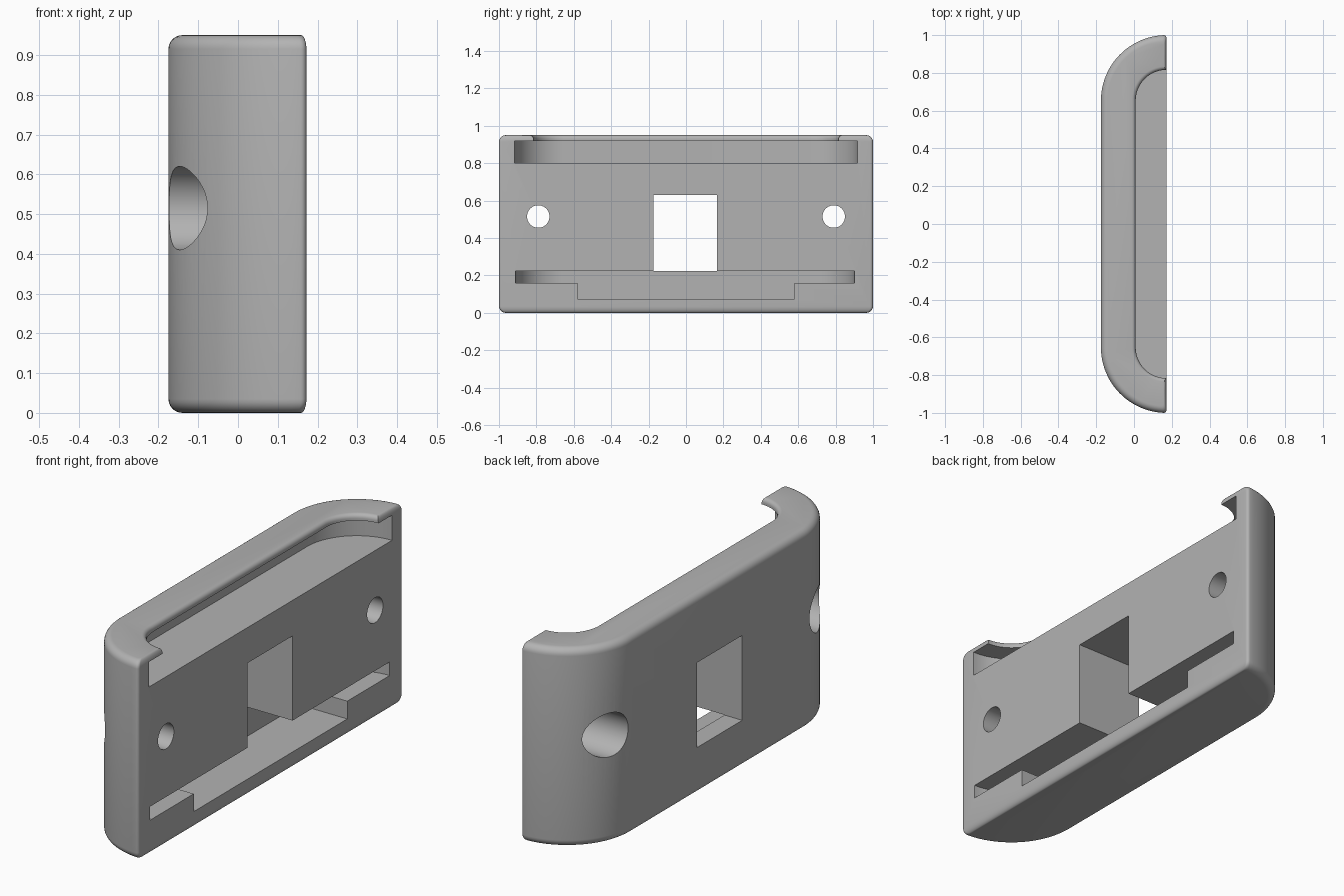
import bpy, bmesh, math

old = bpy.data.objects.get("Cube")
if old:
    bpy.data.objects.remove(old, do_unlink=True)

BACK, ARC_Y, HEIGHT = 0.172, 0.653, 0.95   # flat face x, arc centre y, total height
RADIUS = 0.347

grey = bpy.data.materials.new("plain grey")
grey.use_nodes = True
colour = (0.45, 0.45, 0.45, 1)
grey.diffuse_color = colour
grey.node_tree.nodes["Principled BSDF"].inputs["Base Color"].default_value = colour


def outline(r, end_x, rounding=0.0, steps=24):
    """D-shaped outline: straight front, quarter arcs, open or rounded at end_x."""
    first = math.pi / 2
    if rounding:
        first = math.acos((end_x - rounding - BACK) / r)
    half = []
    if rounding:
        edge_y = ARC_Y + r * math.sin(first)
        for i in range(5):
            a = math.pi / 2 * i / 5
            half.append((end_x - rounding * (1 - math.cos(a)),
                         edge_y - rounding * (1 - math.sin(a))))
    else:
        half.append((end_x, ARC_Y + r))
    for i in range(steps + 1):
        a = first + (math.pi - first) * i / steps
        half.append((BACK + r * math.cos(a), ARC_Y + r * math.sin(a)))
    return half + [(x, -y) for x, y in reversed(half)]


def loft(name, rings):
    """Closed solid through a stack of (z, outline) rings."""
    bm = bmesh.new()
    loops = [[bm.verts.new((x, y, z)) for x, y in pts] for z, pts in rings]
    n = len(loops[0])
    for low, high in zip(loops, loops[1:]):
        for i in range(n):
            j = (i + 1) % n
            bm.faces.new((low[i], low[j], high[j], high[i]))
    bm.faces.new(loops[0])
    bm.faces.new(loops[-1])
    bmesh.ops.recalc_face_normals(bm, faces=bm.faces)
    mesh = bpy.data.meshes.new(name)
    bm.to_mesh(mesh)
    bm.free()
    ob = bpy.data.objects.new(name, mesh)
    bpy.context.collection.objects.link(ob)
    mesh.materials.append(grey)
    return ob


def block(name, x, y, z):
    pts = [(x[0], y[0]), (x[1], y[0]), (x[1], y[1]), (x[0], y[1])]
    return loft(name, [(z[0], pts), (z[1], pts)])


def drill(name, y, z, r, x0, x1):
    bpy.ops.mesh.primitive_cylinder_add(vertices=48, radius=r, depth=x1 - x0,
                                        location=((x0 + x1) / 2, y, z),
                                        rotation=(0, math.pi / 2, 0))
    ob = bpy.context.object
    ob.name = name
    ob.data.materials.append(grey)
    return ob


# Body with a wide fillet on the curved side and a small one on the flat side
FILLET, SMALL = 0.035, 0.014
profile = []
for i in range(7):
    a = math.pi / 2 * i / 6
    k = 1 - math.sin(a)
    profile.append((FILLET * (1 - math.cos(a)), outline(RADIUS - FILLET * k, BACK - SMALL * k, SMALL)))
rings = profile + [(HEIGHT - z, pts) for z, pts in reversed(profile)]
body = loft("holder_body", rings)

# Upper pocket, and the lip opening with its rounded rim
OUT = 0.3
pocket = outline(0.265, OUT)
cutters = [loft("upper_pocket_cutter", [(0.80, pocket), (0.92, pocket)])]
rim = [(0.86, outline(0.163, OUT))]
for i in range(6):
    a = math.pi / 2 * i / 5
    rim.append((0.93 + 0.02 * math.sin(a), outline(0.163 + 0.02 * (1 - math.cos(a)), OUT)))
rim.append((1.0, rim[-1][1]))
cutters.append(loft("lip_opening_cutter", rim))

# Lower slot with its deeper middle notch
slot = [(x, y - 0.005) for x, y in outline(0.253, OUT)]
cutters.append(loft("lower_slot_cutter", [(0.16, slot), (0.225, slot)]))
cutters.append(block("lower_notch_cutter", (-0.081, OUT), (-0.58, 0.58), (0.075, 0.2)))

# Square window through the middle
cutters.append(block("window_cutter", (-OUT, OUT), (-0.175, 0.167), (0.224, 0.63)))

# Screw holes with wide counterbores on the curved side
for side, y in (("left", 0.79), ("right", -0.79)):
    cutters.append(drill(side + "_screw_cutter", y, 0.515, 0.06, -OUT, OUT))
    cutters.append(drill(side + "_counterbore_cutter", y, 0.515, 0.105, -OUT, 0.05))

for cutter in cutters:
    cutter.hide_render = True
    mod = body.modifiers.new(cutter.name, "BOOLEAN")
    mod.operation, mod.solver, mod.object = "DIFFERENCE", "EXACT", cutter

# Apply the cuts, then remove the cutters
bpy.context.view_layer.update()
graph = bpy.context.evaluated_depsgraph_get()
result = bpy.data.meshes.new_from_object(body.evaluated_get(graph))
body.modifiers.clear()
body.data = result
result.name = "holder_body"
for cutter in cutters:
    bpy.data.objects.remove(cutter, do_unlink=True)

bpy.ops.object.select_all(action="DESELECT")
body.select_set(True)
bpy.context.view_layer.objects.active = body
bpy.ops.object.shade_smooth_by_angle(angle=math.radians(30))
